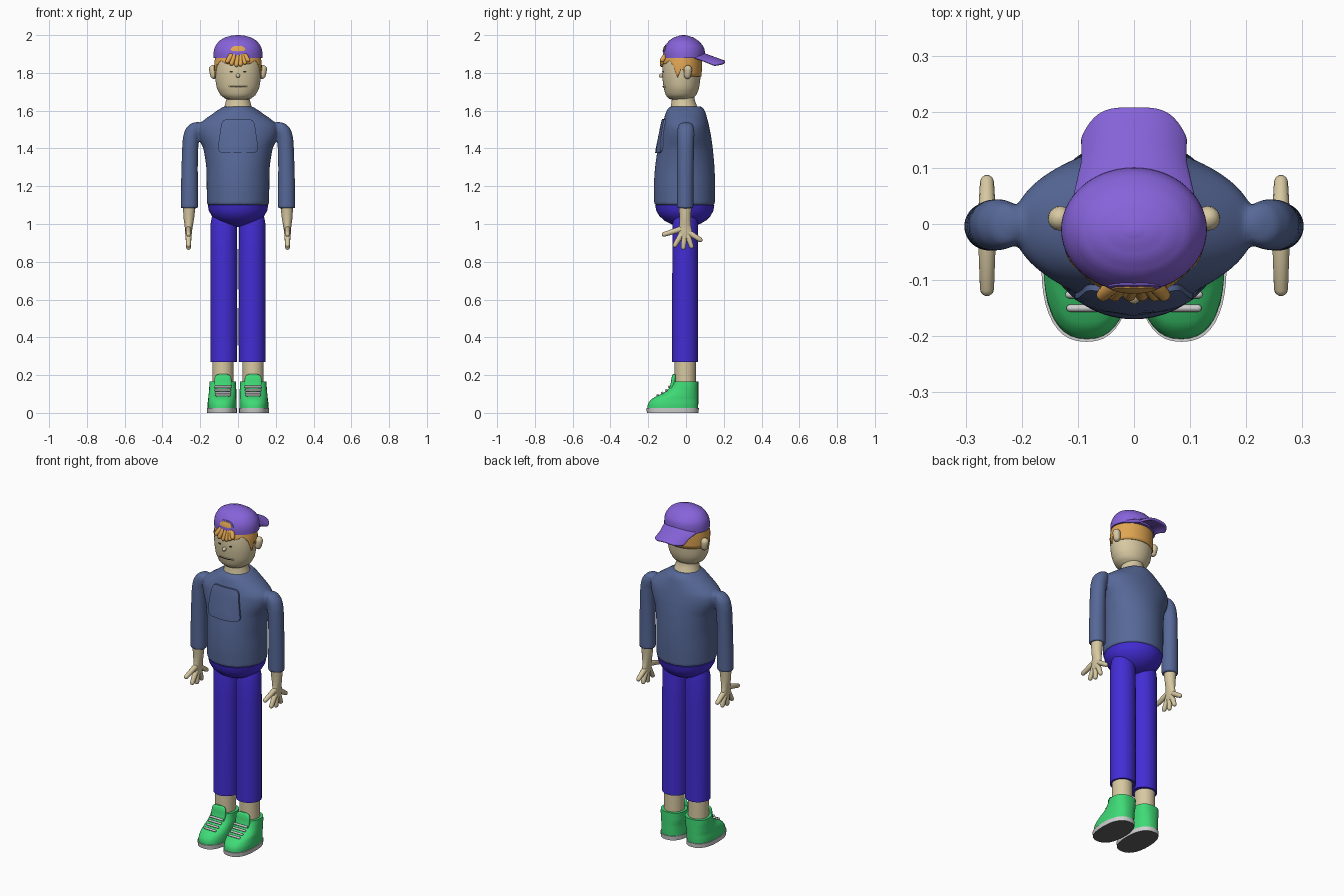
import bpy, bmesh, math
from mathutils import Vector, Matrix

if "Cube" in bpy.data.objects:
    bpy.data.objects.remove(bpy.data.objects["Cube"])


def material(name, r, g, b):
    m = bpy.data.materials.new(name)
    m.diffuse_color = (r, g, b, 1)
    m.use_nodes = True
    m.node_tree.nodes["Principled BSDF"].inputs["Base Color"].default_value = m.diffuse_color
    return m


SKIN = material("skin", .68, .58, .36)
SHIRT = material("slate blue", .093, .138, .31)
PANTS = material("deep blue", .055, .026, .66)
CAP = material("purple", .24, .125, .70)
GREEN = material("green", .05, .70, .18)
HAIR = material("ginger", .75, .38, .085)
WHITE = material("light grey", .62, .62, .62)
DARK = material("dark grey", .12, .12, .12)
BLACK = material("near black", .02, .02, .02)


def finish(name, bm, mat, angle=40):
    bmesh.ops.recalc_face_normals(bm, faces=bm.faces)
    me = bpy.data.meshes.new(name)
    bm.to_mesh(me)
    bm.free()
    me.materials.append(mat)
    ob = bpy.data.objects.new(name, me)
    bpy.context.collection.objects.link(ob)
    bpy.ops.object.select_all(action='DESELECT')
    ob.select_set(True)
    bpy.context.view_layer.objects.active = ob
    bpy.ops.object.shade_smooth_by_angle(angle=math.radians(angle))
    return ob


def resample(rows, k=3):
    """Smooth the profile rows with a Catmull-Rom curve."""
    out = []
    for i in range(len(rows) - 1):
        p = [rows[max(0, min(len(rows) - 1, i + d))] for d in (-1, 0, 1, 2)]
        for j in range(k):
            t = j / k
            row = [.5 * (2 * b + (c - a) * t + (2 * a - 5 * b + 4 * c - d) * t * t
                         + (3 * b - a - 3 * c + d) * t ** 3) for a, b, c, d in zip(*p)]
            row[0] = p[1][0] + (p[2][0] - p[1][0]) * t
            out.append(row)
    return out + [list(rows[-1])]


def loft(name, rows, mat, n=40, p=2.0, s=1, k=3, matrix=None, angle=40):
    """Rows are (z, half width, y front, y back, x centre)."""
    bm = bmesh.new()
    rings = []
    for z, hx, y0, y1, xc in resample([(*r, 0)[:5] for r in rows], k):
        ring = []
        for i in range(n):
            c, q = math.cos(2 * math.pi * i / n), math.sin(2 * math.pi * i / n)
            x = hx * math.copysign(abs(c) ** (2 / p), c)
            y = (y0 + y1) / 2 + (y1 - y0) / 2 * math.copysign(abs(q) ** (2 / p), q)
            ring.append(bm.verts.new((x + s * xc, y, z)))
        rings.append(ring)
    for a, b in zip(rings, rings[1:]):
        for i in range(n):
            bm.faces.new((a[i], a[(i + 1) % n], b[(i + 1) % n], b[i]))
    bm.faces.new(rings[0][::-1])
    bm.faces.new(rings[-1])
    if matrix:
        bm.transform(matrix)
    return finish(name, bm, mat, angle)


def capsule(name, a, b, r1, r2, mat, n=12):
    """Tapered rod with round ends from a to b."""
    a, b = Vector(a), Vector(b)
    d = b - a
    arc = [math.radians(t) for t in (5, 30, 60, 90)]
    prof = [(-r1 * math.cos(t), r1 * math.sin(t)) for t in arc]
    prof += [(d.length + r2 * math.cos(t), r2 * math.sin(t)) for t in arc[::-1]]
    m = Matrix.Translation(a) @ d.to_track_quat('Z', 'Y').to_matrix().to_4x4()
    return loft(name, [(z, r, -r, r) for z, r in prof], mat, n, k=1, matrix=m, angle=60)


def at(rows, z):
    for a, b in zip(rows, rows[1:]):
        if z <= b[0]:
            t = max(0, (z - a[0]) / (b[0] - a[0]))
            return [u + (v - u) * t for u, v in zip(a, b)]
    return rows[-1]


def front(rows, x, z):
    _, hx, y0, y1 = at(rows, z)[:4]
    return (y0 + y1) / 2 - (y1 - y0) / 2 * math.sqrt(max(0, 1 - (x / hx) ** 2))


def patch(name, rows, cx, cz, hw, hh, off, thick, mat, p=2.0, taper=0, n=48):
    """Rounded plate that follows the front of a loft."""
    bm = bmesh.new()
    sm = resample(rows)

    def vert(u, v):
        x, z = cx + u * hw * (1 - taper * v), cz + v * hh
        return bm.verts.new((x, front(sm, x, z) - off, z))
    rings = []
    for r in (.25, .5, .75, .93, 1):
        rings.append([])
        for i in range(n):
            c, s = math.cos(2 * math.pi * i / n), math.sin(2 * math.pi * i / n)
            rings[-1].append(vert(r * math.copysign(abs(c) ** (2 / p), c),
                                  r * math.copysign(abs(s) ** (2 / p), s)))
    mid = vert(0, 0)
    for i in range(n):
        j = (i + 1) % n
        bm.faces.new((mid, rings[0][i], rings[0][j]))
        for a, b in zip(rings, rings[1:]):
            bm.faces.new((a[i], b[i], b[j], a[j]))
    back = bmesh.ops.extrude_face_region(bm, geom=bm.faces[:])['geom']
    bmesh.ops.translate(bm, vec=(0, thick, 0), verts=[g for g in back if isinstance(g, bmesh.types.BMVert)])
    return finish(name, bm, mat)


SIDES = (("right", -1), ("left", 1))

# Sweater: torso and sleeves fused into one smooth body
TORSO = [(1.1, .165, -.168, .153), (1.2, .166, -.17, .154), (1.3, .168, -.164, .151), (1.4, .184, -.15, .142),
         (1.47, .212, -.136, .132), (1.52, .212, -.126, .122), (1.56, .168, -.116, .112),
         (1.6, .112, -.103, .1), (1.622, .08, -.088, .085)]
SLEEVE = [(1.083, .046, -.048, .04, .257), (1.2, .045, -.048, .04, .257), (1.35, .043, -.048, .042, .255),
          (1.45, .043, -.048, .044, .25), (1.5, .042, -.046, .044, .238), (1.53, .03, -.036, .034, .225),
          (1.54, .01, -.015, .015, .215)]
parts = [loft("sweater_sleeve", SLEEVE, SHIRT, s=s) for _, s in SIDES] + [loft("sweater", TORSO, SHIRT, 64)]
for o in parts:
    o.select_set(True)
bpy.ops.object.join()
sweater = bpy.context.active_object
mod = sweater.modifiers.new("fuse", 'REMESH')
mod.mode, mod.voxel_size, mod.use_smooth_shade = 'VOXEL', .007, True
mod = sweater.modifiers.new("soften", 'SMOOTH')
mod.factor, mod.iterations = .5, 7
patch("chest_pocket", TORSO, 0, 1.465, .098, .09, .01, .025, SHIRT, p=7, taper=.13)

# Trousers
loft("trouser_seat", [(1.1 - .115 * math.cos(t), .16 * math.sin(t), -.163 * math.sin(t), .15 * math.sin(t))
                      for t in [math.radians(a) for a in (4, 15, 30, 45, 60, 75, 90)]], PANTS, 48, k=1)

for side, s in SIDES:
    loft(side + "_trouser_leg", [(.27, .071, -.073, .064, .075), (.6, .071, -.073, .064, .075),
                                 (1.0, .07, -.071, .063, .075), (1.06, .06, -.06, .055, .075)], PANTS, s=s)
    loft(side + "_ankle", [(.12, .056, -.06, .052, .08), (.3, .056, -.06, .052, .08)], SKIN, s=s, k=1)

    # Shoes: sole with dark underside, upper, tongue and laces
    sole = loft(side + "_shoe_sole", [(0, .079, -.207, .066, .085), (.025, .08, -.21, .068, .085)],
                WHITE, p=2.4, s=s, k=1)
    sole.data.materials.append(DARK)
    for f in sole.data.polygons:
        f.material_index = int(f.normal.z < -.5)
    loft(side + "_shoe_upper", [(.024, .077, -.205, .064, .084), (.05, .077, -.2, .065, .084),
                                (.072, .075, -.183, .065, .083), (.088, .074, -.157, .065, .083),
                                (.102, .073, -.128, .065, .082), (.12, .072, -.1, .065, .081),
                                (.14, .071, -.083, .065, .081), (.165, .07, -.072, .065, .08)], GREEN, p=2.4, s=s)
    loft(side + "_shoe_tongue", [(.1, .043, -.1, -.06, .08), (.15, .045, -.083, -.058, .08),
                                 (.185, .044, -.077, -.054, .08), (.2, .036, -.072, -.055, .08),
                                 (.206, .02, -.067, -.058, .08)], GREEN, p=3, s=s)
    for i, (y, z) in enumerate([(-.15, .094), (-.126, .106), (-.104, .12), (-.09, .138)]):
        w = .034 + .002 * i
        capsule(f"{side}_shoelace_{i}", (s * .08 - w, y, z), (s * .08 + w, y, z), .0065, .0065, WHITE, 8)

    # Hands: tapered wrist and palm, five splayed fingers
    loft(side + "_hand", [(.915, .008, -.02, .012, .262), (.925, .014, -.035, .027, .262),
                          (.955, .018, -.042, .034, .262), (.985, .021, -.036, .028, .261),
                          (1.03, .028, -.034, .026, .26), (1.11, .034, -.04, .031, .258)], SKIN, s=s)
    for i, (y0, z0, y1, z1) in enumerate([(-.02, .975, -.116, .945), (-.024, .945, -.058, .888),
                                          (-.008, .94, -.014, .876), (.008, .94, .029, .882),
                                          (.015, .955, .075, .916)]):
        capsule(f"{side}_finger_{i}", (s * .262, y0, z0), (s * .262, y1, z1), .016, .0125, SKIN)

    # Ears and eyes
    capsule(side + "_ear", (s * .128, .008, 1.787), (s * .132, .01, 1.819), .019, .022, SKIN, 16)

# Neck and head
loft("neck", [(1.6, .078, -.085, .07), (1.625, .071, -.08, .058), (1.66, .062, -.075, .046),
              (1.7, .06, -.075, .045)], SKIN)
HEAD = [(1.655, .03, -.06, .0), (1.662, .065, -.088, .032), (1.682, .092, -.107, .054), (1.72, .112, -.118, .069),
        (1.78, .121, -.125, .077), (1.84, .121, -.124, .08), (1.9, .115, -.11, .08), (1.95, .08, -.08, .06)]
loft("head", HEAD, SKIN, 48, angle=60)
capsule("nose", (0, -.128, 1.787), (0, -.132, 1.785), .011, .011, SKIN)
for side, s in SIDES:
    patch(side + "_eye", HEAD, s * .036, 1.806, .009, .004, .003, .006, BLACK, n=16)
mouth = [(x, front(HEAD, x, 1.727) + .001, 1.727) for x in (-.045, -.022, 0, .022, .045)]
for i in range(4):
    capsule(f"lip_{i}", mouth[i], mouth[i + 1], .005, .005, SKIN, 8)
patch("mouth_line", HEAD, 0, 1.727, .044, .0015, .0075, .006, BLACK, p=4, n=24)


# Hair: shell over the skull whose lower edge varies with direction
def hairline(f):
    if f > .55:
        return 1.856 - .008 * math.cos(14 * f)
    if f > -.02:
        return 1.775 + .07 * min(1, abs(f - .2) / .25)
    return 1.82 - .04 * min(1, (-f - .02) / .3)


bm = bmesh.new()
cols, steps = 96, 7
grid = []
for i in range(cols):
    t = 2 * math.pi * i / cols
    low = hairline(-math.sin(t))
    col = []
    for j in range(steps):
        z = low + (1.9 - low) * j / (steps - 1)
        _, hx, y0, y1 = at(HEAD, z)
        col.append(bm.verts.new(((hx + .005) * math.cos(t),
                                 (y0 + y1) / 2 + ((y1 - y0) / 2 + .005) * math.sin(t), z)))
    grid.append(col)
for a, b in zip(grid, grid[1:] + grid[:1]):
    for j in range(steps - 1):
        bm.faces.new((a[j], b[j], b[j + 1], a[j + 1]))
hair = finish("hair", bm, HAIR)
hair.modifiers.new("thickness", 'SOLIDIFY').thickness = .008
for i, (x0, x1, z1) in enumerate([(-.035, -.055, 1.862), (-.02, -.034, 1.85), (.0, -.008, 1.843),
                                  (.015, .014, 1.846), (.025, .036, 1.855), (.035, .053, 1.868)]):
    capsule(f"fringe_lock_{i}", (x0, -.106, 1.893), (x1, -.126, z1), .015, .012, HAIR)

# Backwards cap: crown, rear opening with strap, brim
CROWN = [(1.878, .13, -.12, .1), (1.91, .129, -.12, .1), (1.94, .121, -.111, .092), (1.97, .099, -.09, .066),
         (1.988, .068, -.063, .038), (1.997, .035, -.035, .01), (2.0, .01, -.02, -.005)]
loft("cap_crown", CROWN, CAP, 56, angle=60)
patch("cap_opening_rim", CROWN, 0, 1.929, .044, .02, .003, .01, CAP, p=2.6, taper=.25)
patch("cap_opening", CROWN, 0, 1.929, .037, .0145, .005, .008, HAIR, p=2.6, taper=.25)

bm = bmesh.new()
nu, nv = 24, 14
grid = []
for j in range(nv + 1):
    v = j / nv
    row = []
    for i in range(nu + 1):
        u = 2 * i / nu - 1
        y = .02 + v * (.187 - .055 * abs(u) ** 4)
        x = u * (.113 - .022 * min(1, v * 1.5))
        z = 1.925 - .068 * v - (.034 - .016 * v) * u * u
        row.append(bm.verts.new((x, y, z)))
    grid.append(row)
for a, b in zip(grid, grid[1:]):
    for i in range(nu):
        bm.faces.new((a[i], a[i + 1], b[i + 1], b[i]))
brim = finish("cap_brim", bm, CAP)
mod = brim.modifiers.new("thickness", 'SOLIDIFY')
mod.thickness, mod.offset = .014, 0
mod = brim.modifiers.new("round_edge", 'BEVEL')
mod.width, mod.segments = .005, 2
